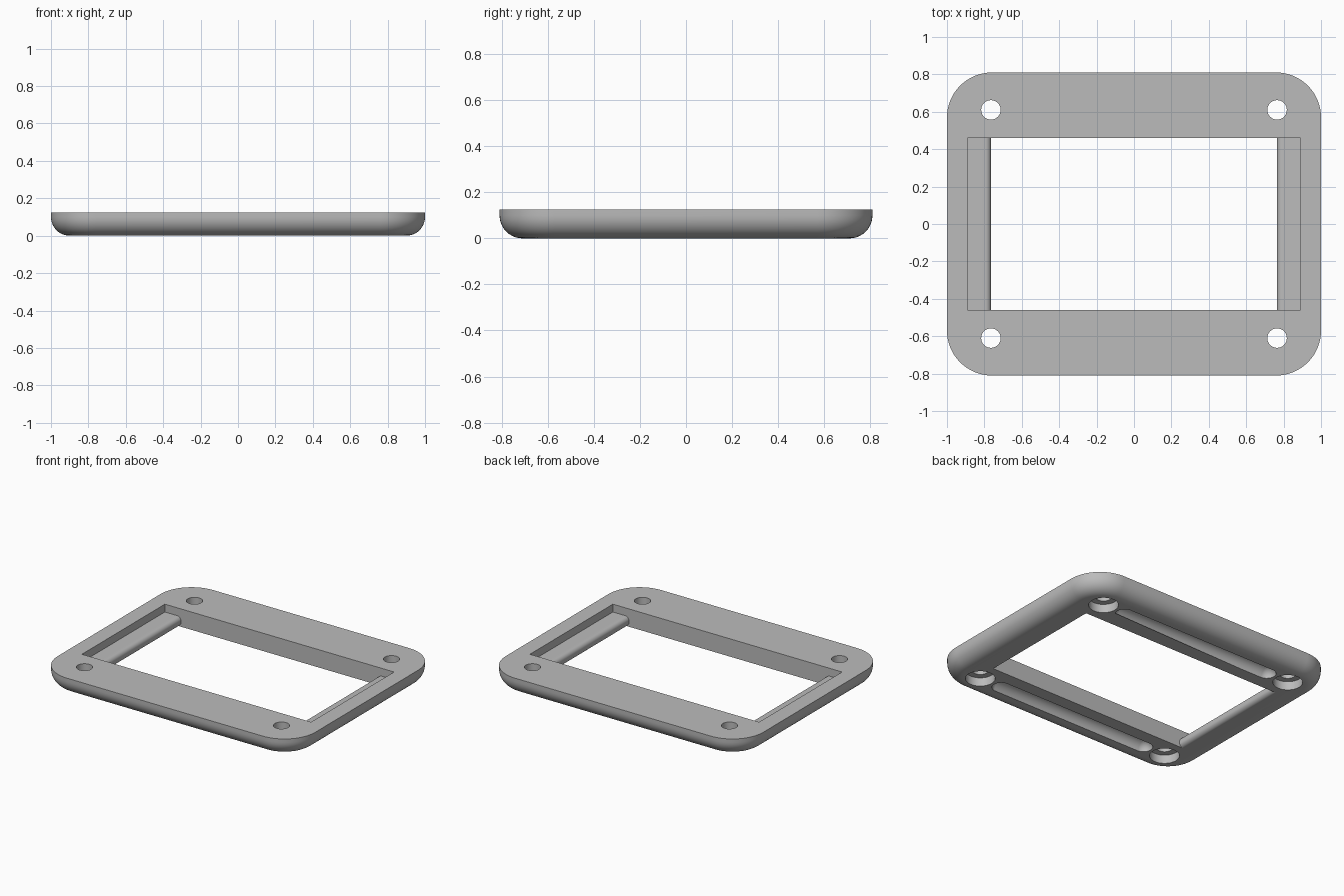
import bpy, bmesh
from math import sin, cos, pi
from mathutils import Matrix

HEIGHT, CORNER, EDGE = 0.125, 0.24, 0.10
HOLE_X, HOLE_Y = 0.765, 0.61
LEDGE_Z, NOSE = 0.07, 0.03

if "Cube" in bpy.data.objects:
    bpy.data.objects.remove(bpy.data.objects["Cube"], do_unlink=True)

grey = bpy.data.materials.new("plain grey")
grey.use_nodes = True
grey.diffuse_color = (0.5, 0.5, 0.5, 1)
grey.node_tree.nodes["Principled BSDF"].inputs["Base Color"].default_value = (0.5, 0.5, 0.5, 1)


def make_object(name, bm):
    bmesh.ops.recalc_face_normals(bm, faces=bm.faces)
    mesh = bpy.data.meshes.new(name)
    bm.to_mesh(mesh)
    bm.free()
    mesh.materials.append(grey)
    obj = bpy.data.objects.new(name, mesh)
    bpy.context.collection.objects.link(obj)
    return obj


def bridge(bm, rings):
    """Skin closed rings of points and cap both ends."""
    rings = [[bm.verts.new(p) for p in ring] for ring in rings]
    for a, b in zip(rings, rings[1:]):
        for i in range(len(a)):
            j = (i + 1) % len(a)
            bm.faces.new((a[i], a[j], b[j], b[i]))
    bm.faces.new(rings[0])
    bm.faces.new(rings[-1])


def outline(inset, z, steps=16):
    """Rounded rectangle, shrunk by inset."""
    points = []
    for k, (sx, sy) in enumerate([(1, 1), (-1, 1), (-1, -1), (1, -1)]):
        for i in range(steps + 1):
            a = (k + i / steps) * pi / 2
            r = CORNER - inset
            points.append((sx * (1 - CORNER) + r * cos(a),
                           sy * (0.81 - CORNER) + r * sin(a), z))
    return points


# Plate with a rounded lower edge
bm = bmesh.new()
angles = [i / 10 * pi / 2 for i in range(11)]
rings = [outline(EDGE * (1 - sin(a)), EDGE * (1 - cos(a))) for a in angles]
bridge(bm, rings + [outline(0, HEIGHT)])
frame = make_object("frame", bm)

cutters = []

# Window opening with stepped, round-nosed ledges at both ends
half = [(0.89, 0.2), (0.89, LEDGE_Z)]
for z, start in ((LEDGE_Z - NOSE, 0), (NOSE, pi / 2)):
    for i in range(9):
        a = start + i / 8 * pi / 2
        half.append((0.765 + NOSE - NOSE * sin(a), z + NOSE * cos(a)))
half.append((0.765 + NOSE, -0.1))
profile = half + [(-x, z) for x, z in reversed(half)]
bm = bmesh.new()
bridge(bm, [[(x, y, z) for x, z in profile] for y in (-0.46, 0.46)])
cutters.append(make_object("window_cutter", bm))


def drill(name, x, y, radius, top):
    bm = bmesh.new()
    bmesh.ops.create_cone(bm, cap_ends=True, segments=40, radius1=radius, radius2=radius,
                          depth=top + 0.1, matrix=Matrix.Translation((x, y, (top - 0.1) / 2)))
    cutters.append(make_object(name, bm))


# Screw holes with counterbores from below, and underside grooves
for sy in (-1, 1):
    for sx in (-1, 1):
        drill("hole_cutter", sx * HOLE_X, sy * HOLE_Y, 0.052, 0.2)
        drill("counterbore_cutter", sx * HOLE_X, sy * HOLE_Y, 0.095, 0.06)
    bm = bmesh.new()
    bmesh.ops.create_uvsphere(bm, u_segments=24, v_segments=15, radius=0.06,
                              matrix=Matrix.Rotation(pi / 2, 4, "Y"))
    for v in bm.verts:
        v.co.x += 0.59 if v.co.x > 0 else -0.59
        v.co.y += sy * HOLE_Y
    cutters.append(make_object("groove_cutter", bm))

# Apply all cuts
bpy.ops.object.select_all(action="DESELECT")
bpy.context.view_layer.objects.active = frame
frame.select_set(True)
for cutter in cutters:
    cutter.hide_render = True
    mod = frame.modifiers.new("cut", "BOOLEAN")
    mod.operation = "DIFFERENCE"
    mod.solver = "EXACT"
    mod.object = cutter
    bpy.ops.object.modifier_apply(modifier=mod.name)
    bpy.data.objects.remove(cutter, do_unlink=True)

bpy.ops.object.shade_smooth_by_angle(angle=pi / 6)
